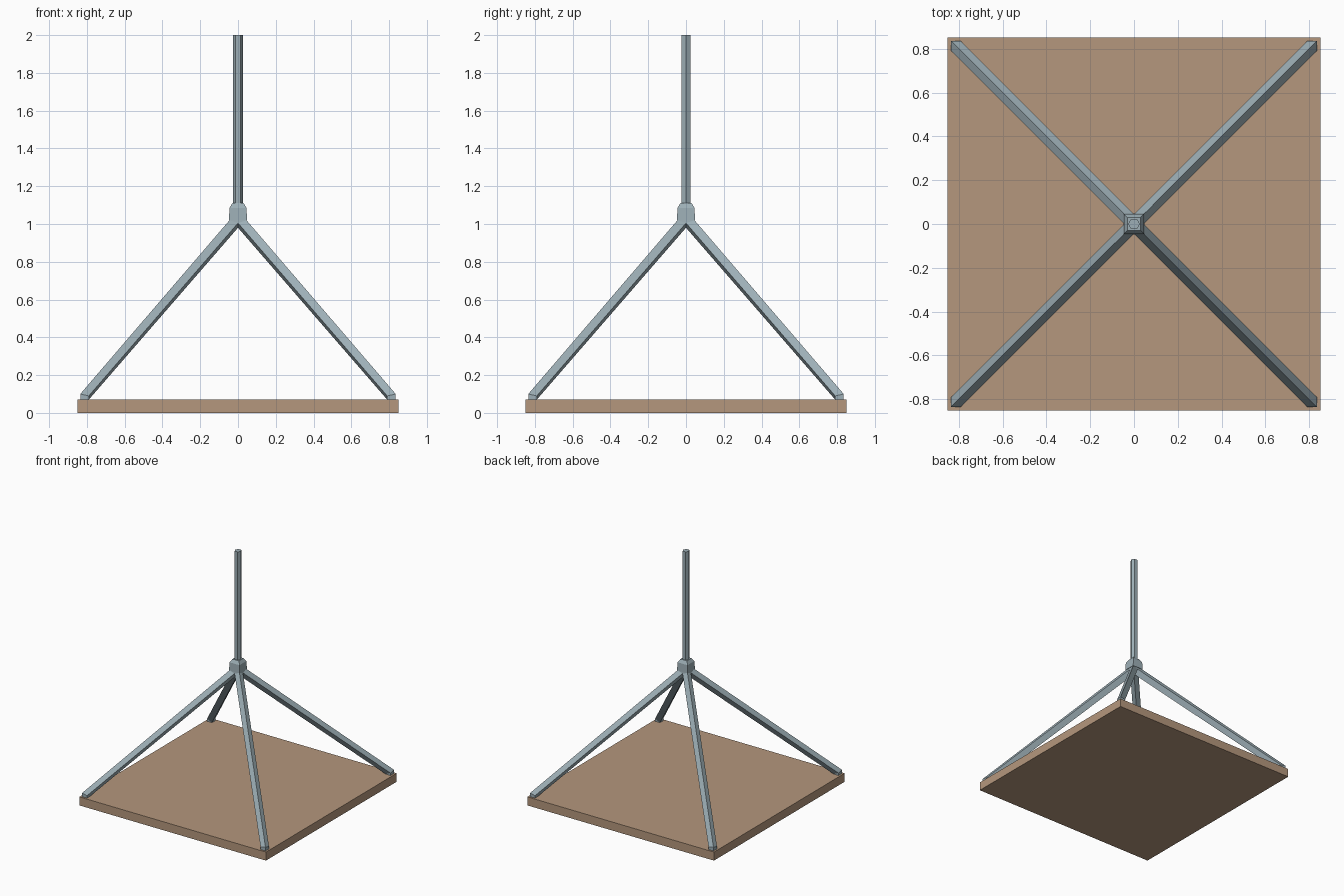
import bpy, bmesh, math

if "Cube" in bpy.data.objects:
    bpy.data.objects.remove(bpy.data.objects["Cube"])


def material(name, rgb):
    m = bpy.data.materials.new(name)
    m.diffuse_color = (*rgb, 1)
    m.use_nodes = True
    m.node_tree.nodes["Principled BSDF"].inputs["Base Color"].default_value = m.diffuse_color
    return m


wood = material("brown wood", (0.46, 0.31, 0.205))
steel = material("grey blue rope", (0.34, 0.43, 0.47))


def loft(name, rings, mat):
    """Skin a list of equal-length rings into a closed solid."""
    bm = bmesh.new()
    loops = [[bm.verts.new(p) for p in r] for r in rings]
    n = len(rings[0])
    for a, b in zip(loops, loops[1:]):
        for i in range(n):
            j = (i + 1) % n
            bm.faces.new((a[i], a[j], b[j], b[i]))
    bm.faces.new(loops[0][::-1])
    bm.faces.new(loops[-1])
    bmesh.ops.recalc_face_normals(bm, faces=bm.faces)
    me = bpy.data.meshes.new(name)
    bm.to_mesh(me)
    bm.free()
    me.materials.append(mat)
    ob = bpy.data.objects.new(name, me)
    bpy.context.collection.objects.link(ob)
    return ob


def square(r, z):
    return [(-r, -r, z), (r, -r, z), (r, r, z), (-r, r, z)]


def hexagon(r, z):
    return [(r * math.cos(k * math.pi / 3), r * math.sin(k * math.pi / 3), z) for k in range(6)]


def leg_ring(inner, outer, z_in, z_side, z_out):
    # square section with one corner towards the middle and one outwards
    return [(inner, inner, z_in), (outer, inner, z_side),
            (outer, outer, z_out), (inner, outer, z_side)]


# wooden platform
loft("platform", [square(0.85, 0), square(0.85, 0.07)], wood)

# four slanted ropes, each bending upright at both ends
leg = loft("corner_ropes", [
    leg_ring(0.79, 0.835, 0.06, 0.06, 0.06),
    leg_ring(0.79, 0.835, 0.07, 0.09, 0.10),
    leg_ring(0.0, 0.045, 0.98, 1.005, 1.02),
    leg_ring(0.0, 0.04, 1.06, 1.06, 1.06)], steel)
mirror = leg.modifiers.new("four corners", 'MIRROR')
mirror.use_axis = (True, True, False)
mirror.use_mirror_merge = False

# knot where the ropes meet
loft("knot", [square(0.048, 1.02), square(0.045, 1.085), square(0.03, 1.11)], steel)

# hexagonal hanging rope
loft("hanging_rope", [hexagon(0.027, 1.06), hexagon(0.027, 2.0)], steel)
